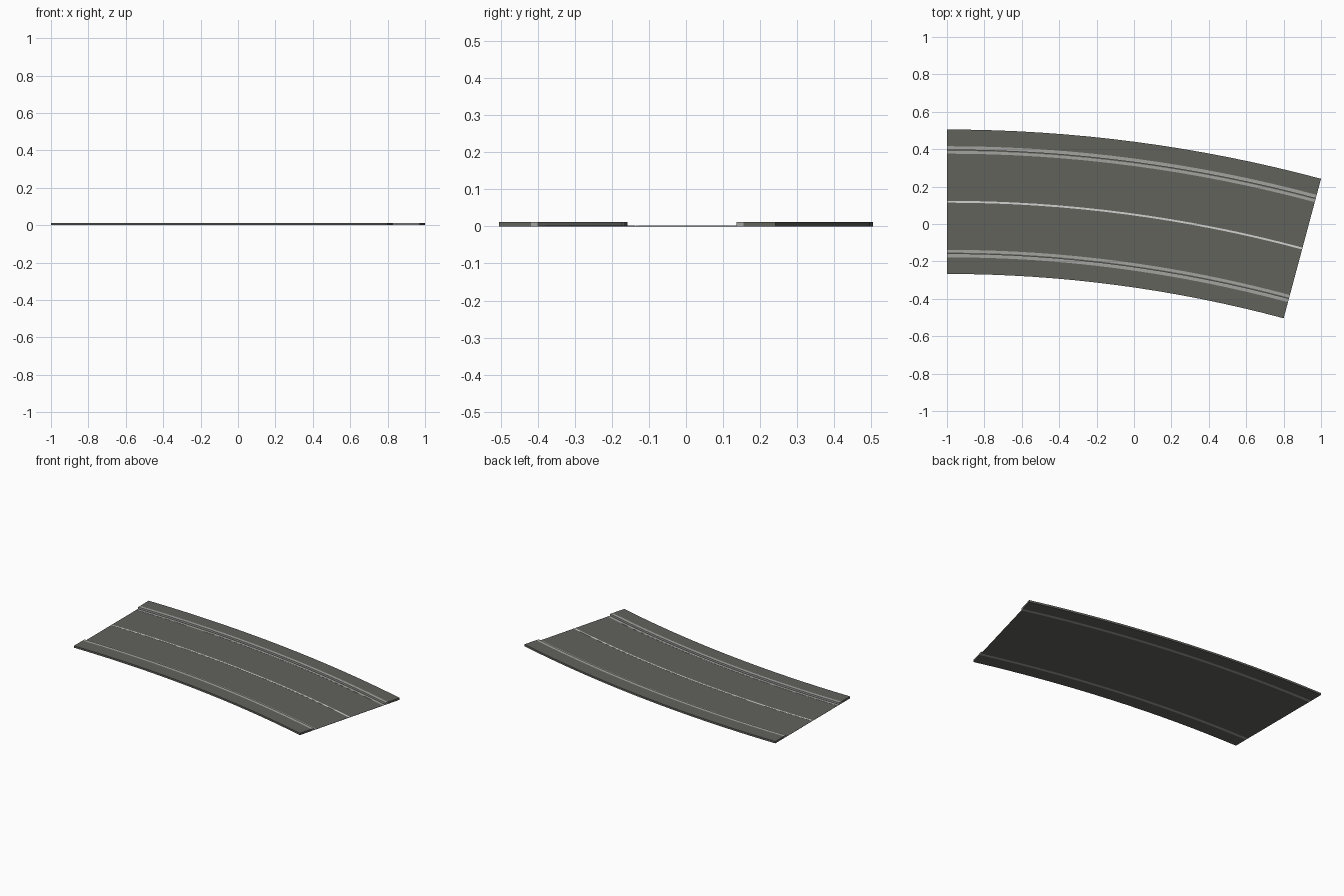
import bpy, bmesh, math

if "Cube" in bpy.data.objects:
    bpy.data.objects.remove(bpy.data.objects["Cube"])

ANGLE = math.radians(15)
SEGMENTS = 16
R_MID = 7.341                     # radius of the road centre line
CX, CY = -1.0, 0.505 - 7.727      # centre of the bend


def material(name, rgb):
    m = bpy.data.materials.new(name)
    m.diffuse_color = (*rgb, 1)
    m.use_nodes = True
    m.node_tree.nodes["Principled BSDF"].inputs["Base Color"].default_value = m.diffuse_color
    return m


asphalt = material("dark asphalt", (0.122, 0.122, 0.108))
concrete = material("light concrete", (0.36, 0.36, 0.345))
paint = material("white paint", (0.65, 0.65, 0.63))


def arc_strip(name, a, b, z0, z1, mat):
    """Sweep a rectangle (offsets a..b from the centre line) round the bend."""
    bm = bmesh.new()
    rings = []
    for i in range(SEGMENTS + 1):
        t = ANGLE * i / SEGMENTS
        rings.append([bm.verts.new((CX + (R_MID + o) * math.sin(t),
                                    CY + (R_MID + o) * math.cos(t), z))
                      for o, z in ((a, z0), (b, z0), (b, z1), (a, z1))])
    for r, s in zip(rings, rings[1:]):
        for k in range(4):
            n = (k + 1) % 4
            bm.faces.new((r[k], r[n], s[n], s[k]))
    bm.faces.new(rings[0])
    bm.faces.new(rings[-1])
    bmesh.ops.recalc_face_normals(bm, faces=bm.faces)
    me = bpy.data.meshes.new(name)
    bm.to_mesh(me)
    bm.free()
    me.materials.append(mat)
    ob = bpy.data.objects.new(name, me)
    bpy.context.collection.objects.link(ob)
    return ob


# Roadway and centre line
arc_strip("road", -0.277, 0.277, 0, 0.001, asphalt)
arc_strip("centre_line", -0.005, 0.005, 0.001, 0.0018, paint)

# Edge line, kerb and pavement on both sides
for side, s in (("outer", 1), ("inner", -1)):
    arc_strip(side + "_edge_line", s * 0.257, s * 0.272, 0.001, 0.0018, concrete)
    arc_strip(side + "_kerb", s * 0.277, s * 0.297, 0, 0.0125, concrete)
    arc_strip(side + "_pavement", s * 0.297, s * 0.386, 0, 0.0125, asphalt)
